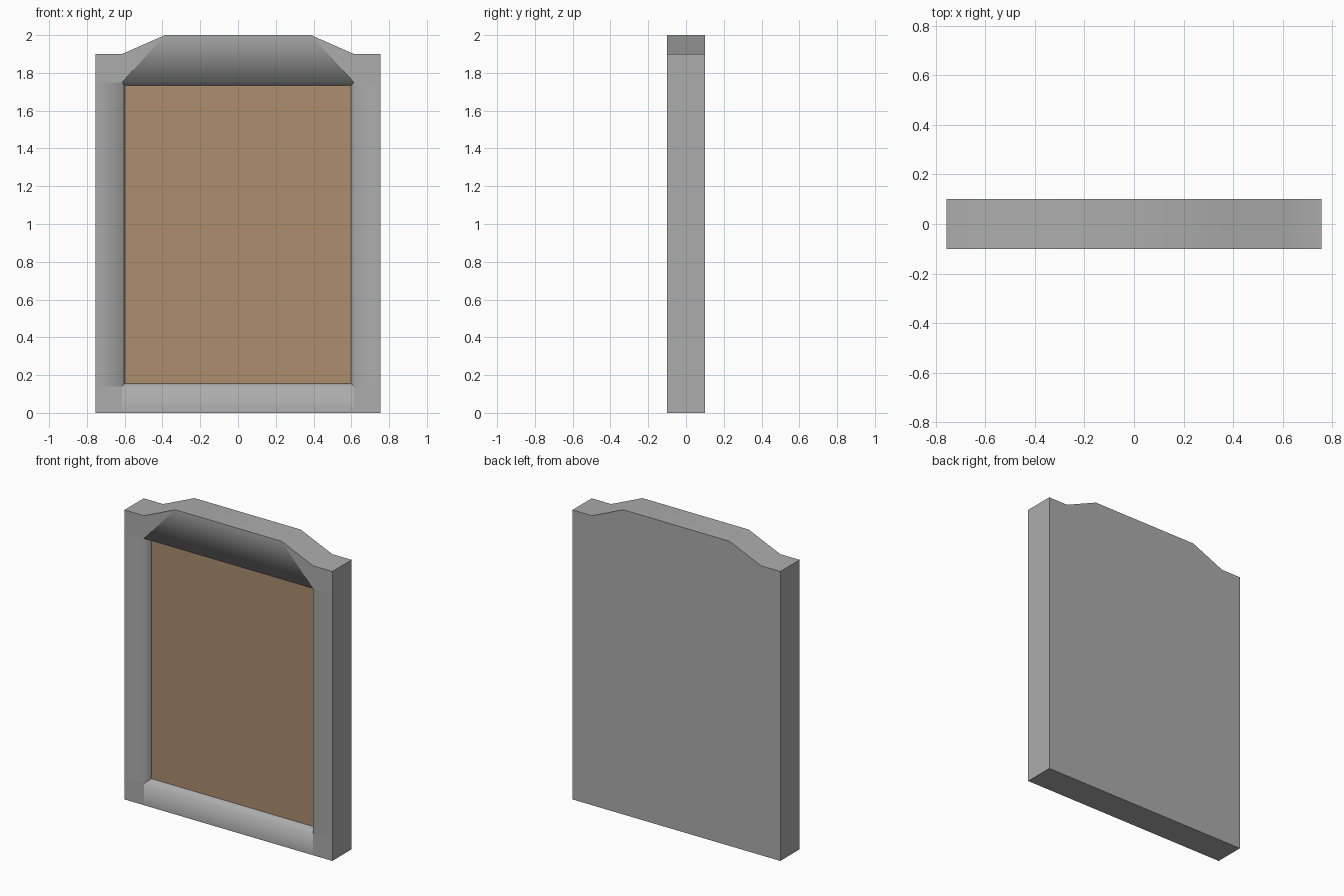
import bpy, bmesh, math

if "Cube" in bpy.data.objects:
    bpy.data.objects.remove(bpy.data.objects["Cube"])

# Main dimensions
HALF_W, HALF_D = 0.755, 0.10
HOLE_X, HOLE_B, HOLE_T = 0.614, 0.14, 1.75       # front rim of the recess
PANEL_X, PANEL_B, PANEL_T = 0.598, 0.156, 1.732  # recessed panel
DEPTH = 0.058
SHOULDER, TOP, CREST_X = 1.90, 2.0, 0.386


def material(name, rgb):
    m = bpy.data.materials.new(name)
    m.diffuse_color = (*rgb, 1.0)
    m.use_nodes = True
    m.node_tree.nodes["Principled BSDF"].inputs["Base Color"].default_value = m.diffuse_color
    return m


bm = bmesh.new()
verts = {}


def v(x, y, z):
    key = (round(x, 4), round(y, 4), round(z, 4))
    if key not in verts:
        verts[key] = bm.verts.new(key)
    return verts[key]


def face(points, y, mat=0):
    f = bm.faces.new([v(x, y, z) for x, z in points])
    f.material_index = mat
    f.smooth = True
    return f


def rect(x0, x1, z0, z1):
    return [(x0, z0), (x1, z0), (x1, z1), (x0, z1)]


F, B = -HALF_D, HALF_D

# Front rails, stiles and corner blocks
front = []
for s in (-1, 1):
    a, b = s * HALF_W, s * HOLE_X
    for z0, z1 in ((0, HOLE_B), (HOLE_B, HOLE_T), (HOLE_T, SHOULDER)):
        front.append(face(rect(a, b, z0, z1), F))
    front.append(face([(b, HOLE_T), (b, SHOULDER), (s * CREST_X, TOP)], F))
front.append(face(rect(-HOLE_X, HOLE_X, 0, HOLE_B), F))
front.append(face([(-HOLE_X, HOLE_T), (HOLE_X, HOLE_T),
                   (CREST_X, TOP), (-CREST_X, TOP)], F))

# Sloping recess walls and the panel at the bottom of the recess
rim = rect(-HOLE_X, HOLE_X, HOLE_B, HOLE_T)
inner = rect(-PANEL_X, PANEL_X, PANEL_B, PANEL_T)
for i in range(4):
    j = (i + 1) % 4
    f = bm.faces.new([v(rim[i][0], F, rim[i][1]), v(rim[j][0], F, rim[j][1]),
                      v(inner[j][0], F + DEPTH, inner[j][1]),
                      v(inner[i][0], F + DEPTH, inner[i][1])])
    f.smooth = True
panel = face(inner, F + DEPTH, 1)

# Outer sides and flat back
right = [(HOLE_X, 0), (HALF_W, 0), (HALF_W, HOLE_B), (HALF_W, HOLE_T),
         (HALF_W, SHOULDER), (HOLE_X, SHOULDER), (CREST_X, TOP)]
outline = right + [(-x, z) for x, z in reversed(right)]
for i, (x0, z0) in enumerate(outline):
    x1, z1 = outline[(i + 1) % len(outline)]
    f = bm.faces.new([v(x0, F, z0), v(x1, F, z1), v(x1, B, z1), v(x0, B, z0)])
    f.smooth = True
face(outline, B)

bmesh.ops.recalc_face_normals(bm, faces=bm.faces[:])

# Crisp outer edges, block joints and panel border; soft recess rim
front_set = set(front)
for e in bm.edges:
    joint = all(f in front_set for f in e.link_faces)
    e.smooth = not (joint or panel in e.link_faces
                    or e.calc_face_angle(0) > math.radians(80))

mesh = bpy.data.meshes.new("framed_slab")
bm.to_mesh(mesh)
bm.free()
mesh.materials.append(material("stone_grey", (0.413, 0.413, 0.413)))
mesh.materials.append(material("panel_brown", (0.413, 0.27, 0.156)))
slab = bpy.data.objects.new("framed_slab", mesh)
bpy.context.collection.objects.link(slab)
